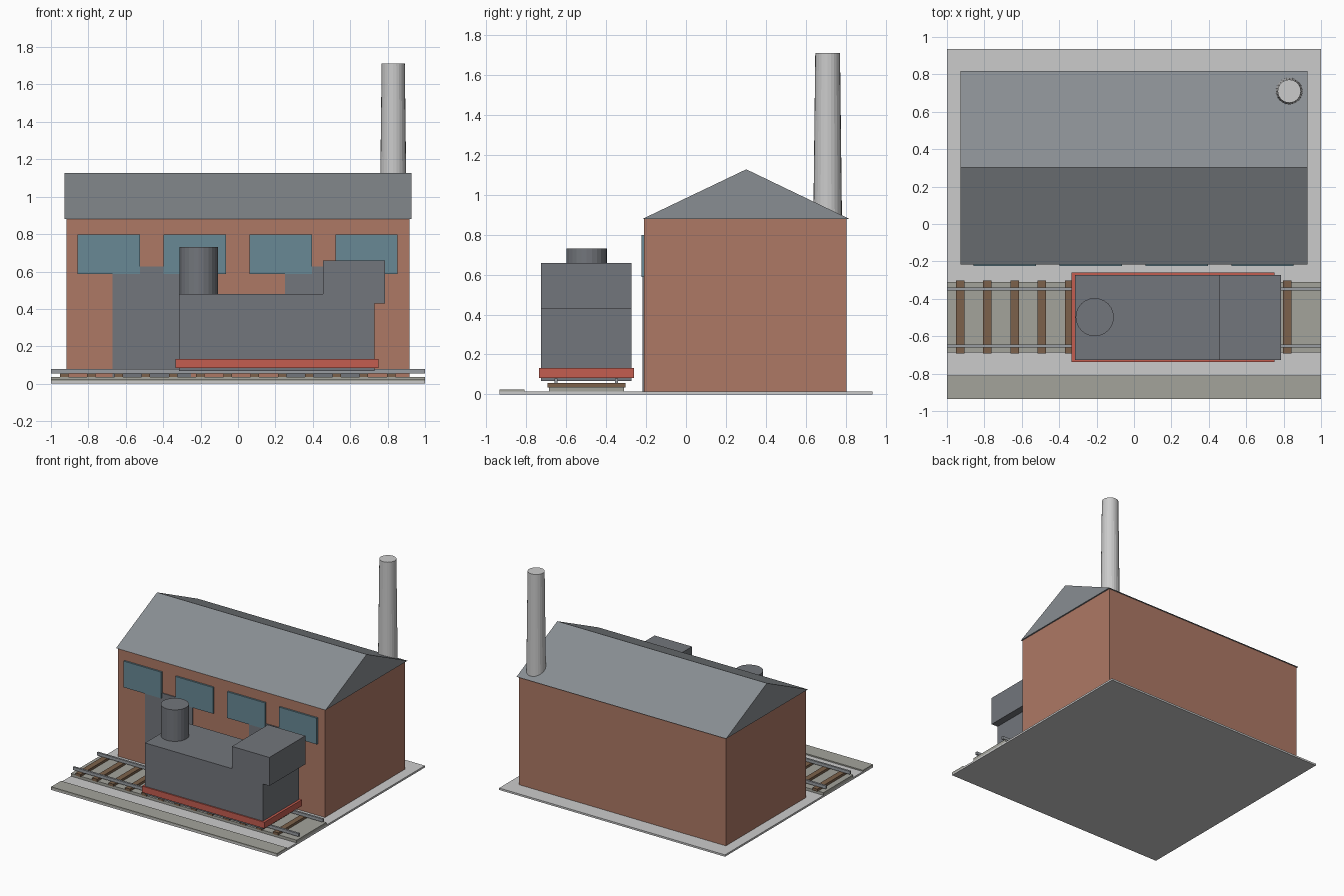
import bpy
import bmesh

if "Cube" in bpy.data.objects:
    bpy.data.objects.remove(bpy.data.objects["Cube"])


def material(name, rgb):
    m = bpy.data.materials.new(name)
    m.diffuse_color = (*rgb, 1)
    m.use_nodes = True
    m.node_tree.nodes["Principled BSDF"].inputs["Base Color"].default_value = m.diffuse_color
    return m


BRICK = material("brick", (0.42, 0.19, 0.13))
SLATE = material("slate", (0.25, 0.27, 0.29))
GLASS = material("glass", (0.14, 0.25, 0.30))
IRON = material("iron", (0.17, 0.18, 0.20))
RED = material("red", (0.55, 0.11, 0.08))
WOOD = material("wood", (0.20, 0.12, 0.07))
STONE = material("stone", (0.37, 0.37, 0.33))
STEEL = material("steel", (0.32, 0.34, 0.36))


def finish(name, bm, mat):
    bmesh.ops.recalc_face_normals(bm, faces=bm.faces)
    me = bpy.data.meshes.new(name)
    bm.to_mesh(me)
    bm.free()
    ob = bpy.data.objects.new(name, me)
    bpy.context.collection.objects.link(ob)
    if mat:
        me.materials.append(mat)
    return ob


def extrude(name, profile, axis, depth, mat=None):
    """Extrude a closed 3D profile by depth along an axis (0, 1 or 2)."""
    bm = bmesh.new()
    face = bm.faces.new([bm.verts.new(p) for p in profile])
    new = bmesh.ops.extrude_face_region(bm, geom=[face])["geom"]
    for v in new:
        if isinstance(v, bmesh.types.BMVert):
            v.co[axis] += depth
    return finish(name, bm, mat)


def box(name, x, y, z, mat=None):
    (x0, x1), (y0, y1), (z0, z1) = x, y, z
    corners = [(x0, y0, z0), (x1, y0, z0), (x1, y1, z0), (x0, y1, z0)]
    return extrude(name, corners, 2, z1 - z0, mat)


def cone(name, x, y, z0, z1, r0, r1, mat=None):
    bm = bmesh.new()
    bmesh.ops.create_cone(bm, cap_ends=True, segments=24,
                          radius1=r0, radius2=r1, depth=z1 - z0)
    bmesh.ops.translate(bm, verts=bm.verts, vec=(x, y, (z0 + z1) / 2))
    return finish(name, bm, mat)


# Ground slab and kerb along the front
box("ground_slab", (-1, 1), (-0.935, 0.935), (0, 0.015))
box("kerb", (-1, 1), (-0.935, -0.81), (0.01, 0.025), STONE)

# Track: ballast, sleepers, rails
box("ballast", (-1, 1), (-0.686, -0.311), (0.01, 0.037), STONE)
for i in range(13):
    x = -0.93 + i * 0.1457
    box(f"sleeper_{i + 1}", (x - 0.0225, x + 0.0225), (-0.693, -0.302),
        (0.035, 0.056), WOOD)
for side, y in (("front", -0.652), ("back", -0.348)):
    box(f"rail_{side}", (-1, 1), (y - 0.008, y + 0.008), (0.055, 0.079), STEEL)

# Shed: walls and solid gable roof
box("shed_walls", (-0.917, 0.917), (-0.21, 0.805), (0.01, 0.882), BRICK)
roof = [(-0.928, -0.217, 0.88), (-0.928, 0.818, 0.88), (-0.928, 0.302, 1.128)]
extrude("shed_roof", roof, 0, 1.856, SLATE)

# Doors and windows on the track side
for side, x in (("left", -0.46), ("right", 0.46)):
    box(f"door_{side}", (x - 0.21, x + 0.21), (-0.217, -0.205), (0.015, 0.628), IRON)
for i in range(4):
    x = -0.69 + i * 0.459
    box(f"window_{i + 1}", (x - 0.167, x + 0.167), (-0.224, -0.205), (0.588, 0.798), GLASS)

# Tall tapered chimney at the back corner
cone("chimney", 0.83, 0.71, 0.86, 1.712, 0.072, 0.062)

# Locomotive: body, footplate, overhanging cab, stack
box("engine_body", (-0.315, 0.73), (-0.727, -0.272), (0.068, 0.48), IRON)
box("engine_footplate", (-0.335, 0.75), (-0.737, -0.26), (0.083, 0.133), RED)
box("engine_cab", (0.455, 0.787), (-0.727, -0.272), (0.43, 0.658), IRON)
cone("engine_stack", -0.21, -0.498, 0.47, 0.732, 0.102, 0.102, IRON)
